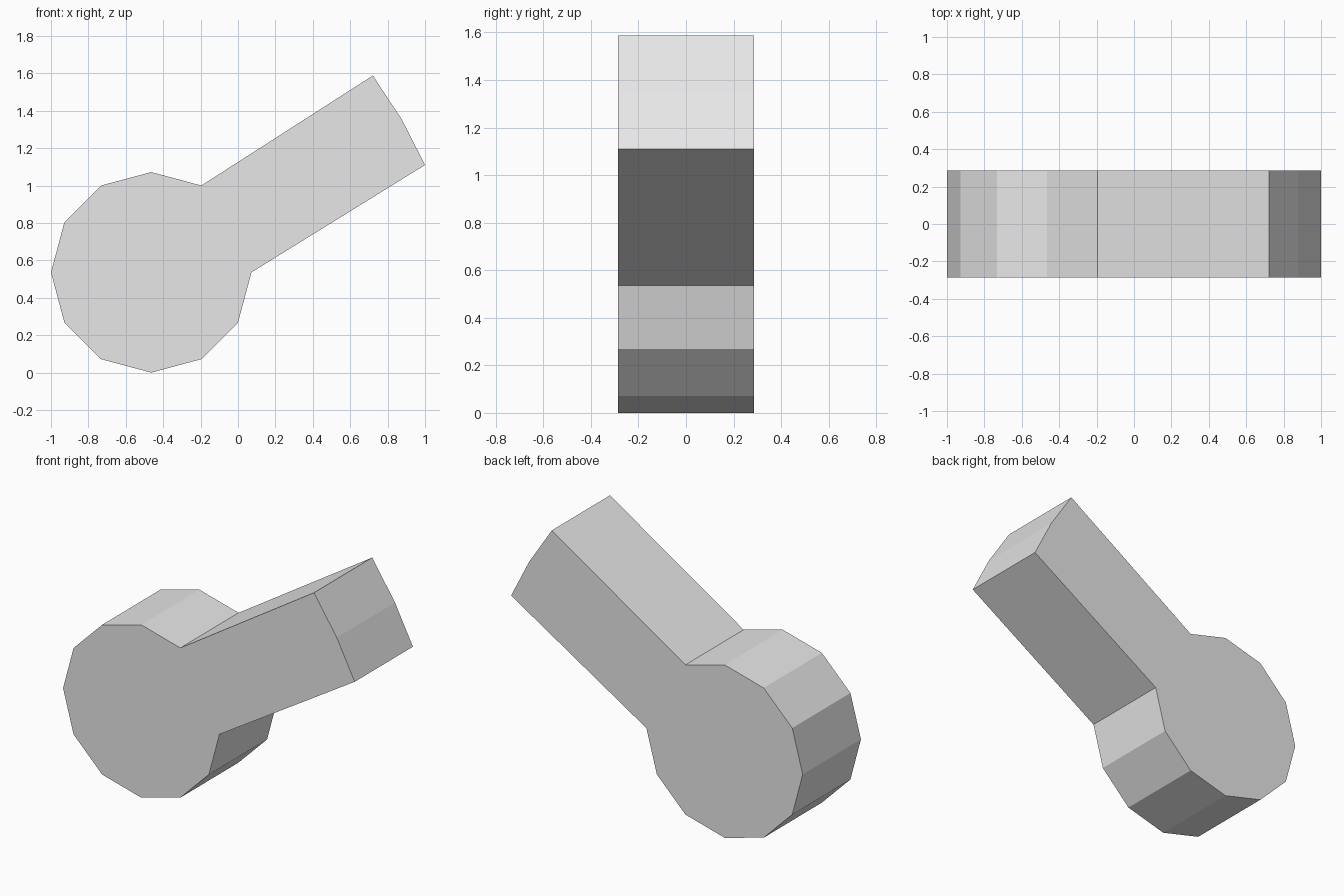
import bpy
import bmesh
from math import cos, sin, radians

cube = bpy.data.objects.get("Cube")
if cube:
    bpy.data.objects.remove(cube, do_unlink=True)

RADIUS = 0.536
CENTRE_X, CENTRE_Z = -0.464, RADIUS
DEPTH = 0.57

# Plain grey material
grey = bpy.data.materials.new("plain_grey")
grey.use_nodes = True
colour = (0.8, 0.8, 0.8, 1)
grey.diffuse_color = colour
grey.node_tree.nodes["Principled BSDF"].inputs["Base Color"].default_value = colour

# Twelve-sided head, left open where the arm leaves it
profile = [(CENTRE_X + RADIUS * cos(radians(a)), CENTRE_Z + RADIUS * sin(radians(a)))
           for a in range(60, 361, 30)]
# Arm with a slightly bowed end
profile += [(1.0, 1.11), (0.877, 1.351), (0.721, 1.588)]

# Extrude the outline from front to back
bm = bmesh.new()
front = bm.faces.new([bm.verts.new((x, -DEPTH / 2, z)) for x, z in profile])
extruded = bmesh.ops.extrude_face_region(bm, geom=[front], use_keep_orig=True)
back = [v for v in extruded["geom"] if isinstance(v, bmesh.types.BMVert)]
bmesh.ops.translate(bm, verts=back, vec=(0, DEPTH, 0))
bmesh.ops.recalc_face_normals(bm, faces=bm.faces)

mesh = bpy.data.meshes.new("round_head_with_arm")
bm.to_mesh(mesh)
bm.free()
mesh.materials.append(grey)
body = bpy.data.objects.new("round_head_with_arm", mesh)
bpy.context.collection.objects.link(body)
